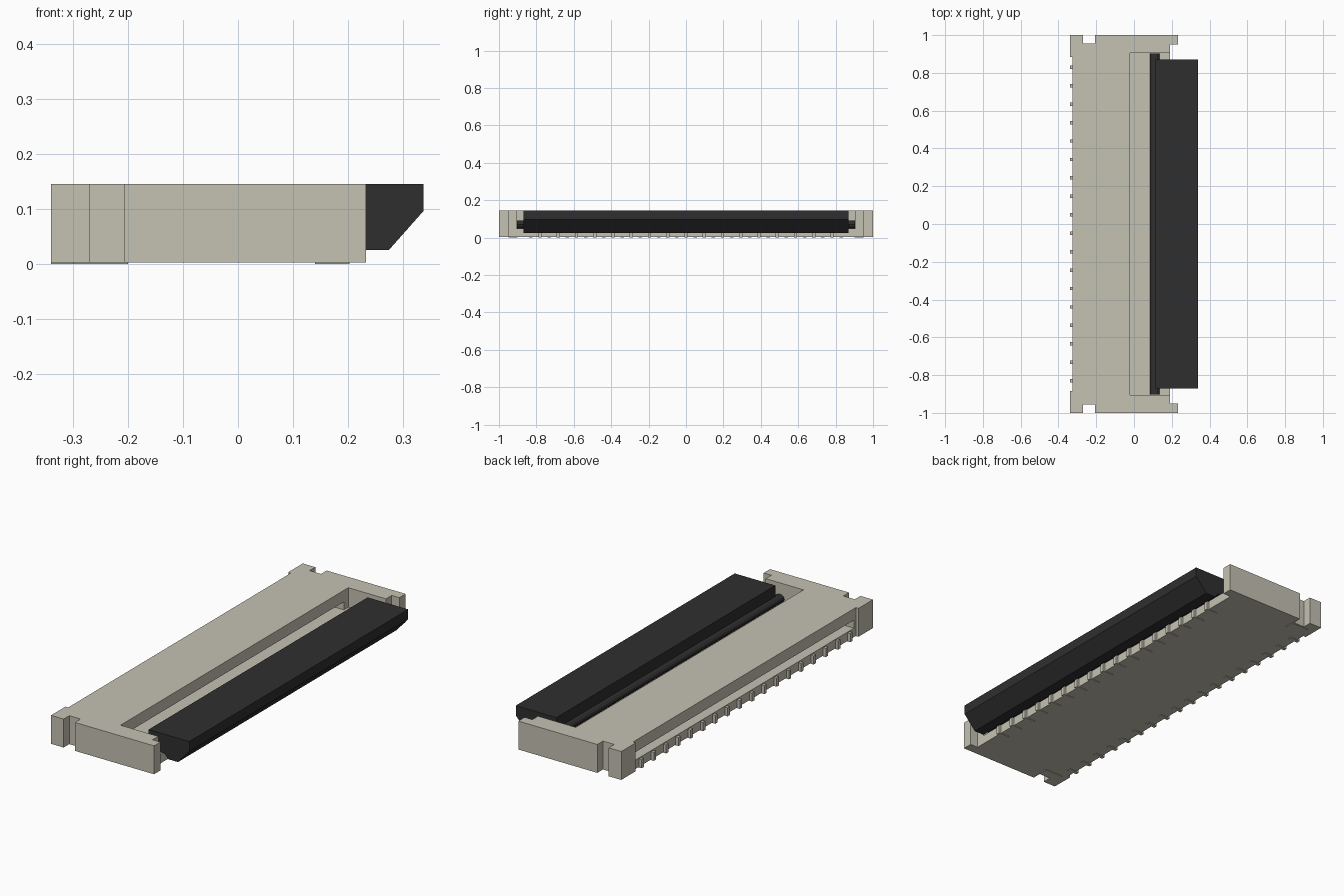
import bpy
import bmesh
import math

old = bpy.data.objects.get("Cube")
if old:
    bpy.data.objects.remove(old, do_unlink=True)


def material(name, color):
    m = bpy.data.materials.new(name)
    m.use_nodes = True
    m.diffuse_color = (*color, 1)
    m.node_tree.nodes["Principled BSDF"].inputs["Base Color"].default_value = (*color, 1)
    return m


BEIGE = material("beige plastic", (0.56, 0.54, 0.45))
BLACK = material("black plastic", (0.028, 0.028, 0.028))


def prism(name, points, axis, lo, hi, mat):
    """Extrude a closed outline along z (outline in x, y) or y (outline in x, z)."""
    bm = bmesh.new()
    place = (lambda a, b: (a, b, lo)) if axis == "z" else (lambda a, b: (a, lo, b))
    face = bm.faces.new([bm.verts.new(place(a, b)) for a, b in points])
    moved = bmesh.ops.extrude_face_region(bm, geom=[face])["geom"]
    step = (0, 0, hi - lo) if axis == "z" else (0, hi - lo, 0)
    bmesh.ops.translate(bm, vec=step, verts=[v for v in moved if isinstance(v, bmesh.types.BMVert)])
    bmesh.ops.recalc_face_normals(bm, faces=bm.faces)
    mesh = bpy.data.meshes.new(name)
    bm.to_mesh(mesh)
    bm.free()
    mesh.materials.append(mat)
    obj = bpy.data.objects.new(name, mesh)
    bpy.context.collection.objects.link(obj)
    return obj


def box(name, x, y, z, mat):
    outline = [(x[0], y[0]), (x[1], y[0]), (x[1], y[1]), (x[0], y[1])]
    return prism(name, outline, "z", z[0], z[1], mat)


def cut(target, cutter):
    cutter.hide_render = True
    mod = target.modifiers.new("cut", "BOOLEAN")
    mod.operation = "DIFFERENCE"
    mod.solver = "EXACT"
    mod.object = cutter
    bpy.context.view_layer.objects.active = target
    bpy.ops.object.modifier_apply(modifier=mod.name)
    bpy.data.objects.remove(cutter, do_unlink=True)


# Housing: half outline with side notch and corner ears, mirrored in y
half = [(-0.325, 0.885), (-0.34, 0.885), (-0.34, 1), (-0.27, 1), (-0.27, 0.955),
        (-0.207, 0.955), (-0.207, 1), (0.233, 1), (0.233, 0.95), (0.19, 0.95)]
outline = half + [(x, -y) for x, y in reversed(half)]
housing = prism("housing", outline, "z", 0.003, 0.146, BEIGE)

# Cable slot running through, and the open tray for the latch
FLOOR = 0.048
cut(housing, box("slot_cutter", (-0.5, 0.05), (-0.87, 0.87), (FLOOR, 0.088), BEIGE))
cut(housing, box("tray_cutter", (-0.02, 0.5), (-0.905, 0.905), (FLOOR, 0.3), BEIGE))

# Latch flap
flap = [(0.112, 0.05), (0.112, 0.146), (0.338, 0.146), (0.338, 0.097),
        (0.275, 0.026), (0.22, 0.026), (0.2, 0.05)]
prism("latch_flap", flap, "y", -0.87, 0.87, BLACK)

# Hinge rod
sides = 12
ring = [(0.11 + 0.025 * math.cos(math.tau * i / sides),
         0.07 + 0.021 * math.sin(math.tau * i / sides)) for i in range(sides)]
prism("hinge_rod", ring, "y", -0.903, 0.903, BLACK)

# Staggered contacts: odd ones at the rear, even ones at the front
PITCH = 0.0488
for i in range(-17, 18):
    y = (i * PITCH - 0.009, i * PITCH + 0.009)
    if i % 2:
        box("rear_contact", (-0.34, -0.32), y, (0, 0.043), BEIGE)
        box("rear_contact_foot", (-0.32, -0.285), y, (0, 0.004), BEIGE)
    else:
        box("front_contact", (0.185, 0.203), y, (0, 0.046), BEIGE)
        box("front_contact_foot", (0.14, 0.185), y, (0, 0.004), BEIGE)

# Solder tabs under the four corners
for side in (-1, 1):
    y = sorted((side * 0.9, side * 0.95))
    box("corner_tab", (-0.3, -0.2), y, (0, 0.004), BEIGE)
